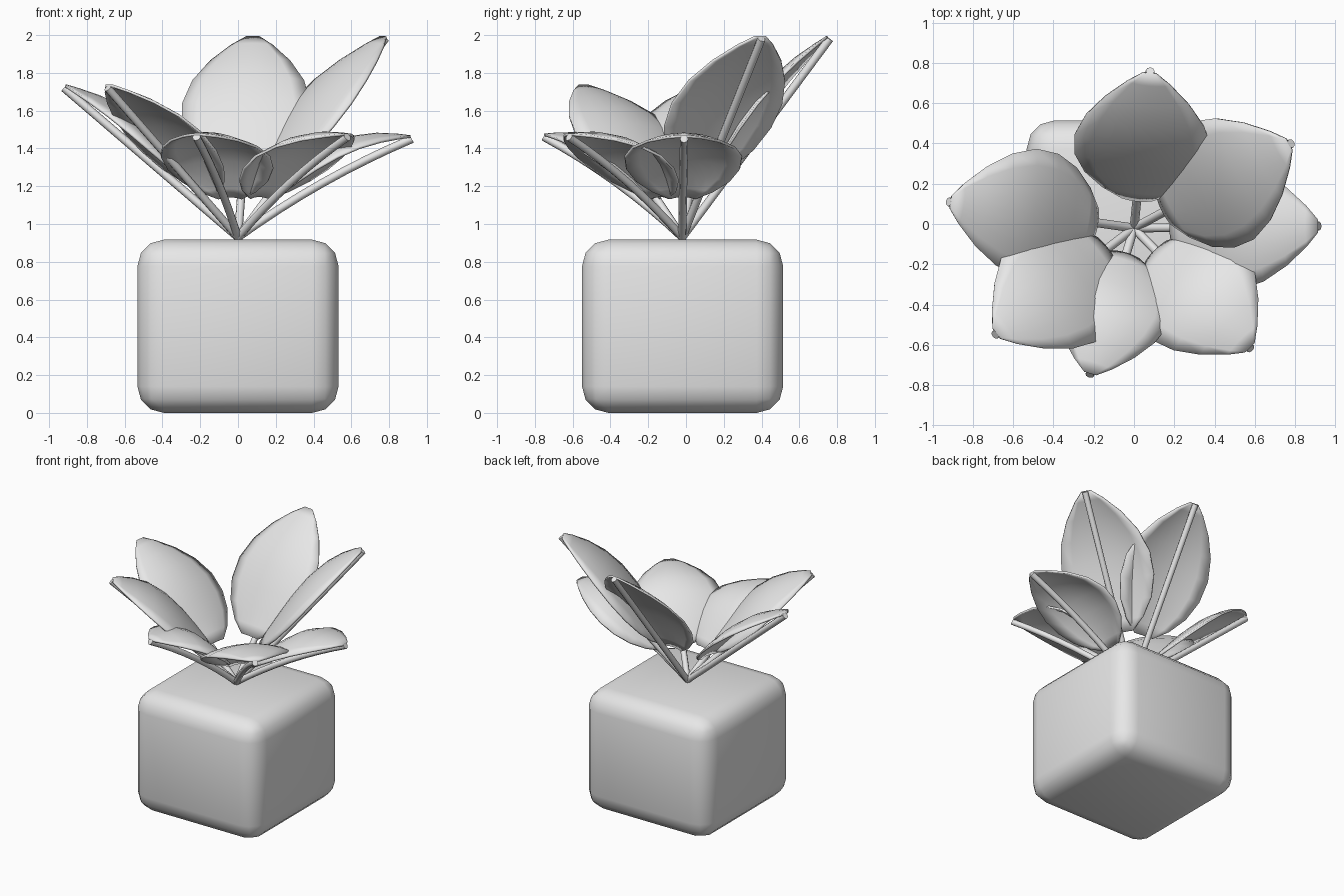
import bpy
import bmesh
import math
from mathutils import Vector

cube = bpy.data.objects.get("Cube")
if cube:
    bpy.data.objects.remove(cube, do_unlink=True)

grey = bpy.data.materials.new("plain_grey")
grey.use_nodes = True
grey.diffuse_color = (0.8, 0.8, 0.8, 1)
grey.node_tree.nodes["Principled BSDF"].inputs["Base Color"].default_value = (0.8, 0.8, 0.8, 1)

BASE = Vector((0, -0.02, 0.93))
UP = Vector((0, 0, 1))
# Blade outline: (position along the rib, share of half width)
OUTLINE = [(0.25, 0.22), (0.31, 0.52), (0.4, 0.8), (0.51, 0.97), (0.63, 1),
           (0.75, 0.87), (0.86, 0.62), (0.95, 0.32), (1, 0.1)]
ACROSS = 8


def finish(obj):
    obj.data.materials.append(grey)
    bpy.ops.object.select_all(action="DESELECT")
    obj.select_set(True)
    bpy.context.view_layer.objects.active = obj
    bpy.ops.object.shade_smooth_by_angle(angle=math.radians(50))


def add_mesh(name, bm):
    bmesh.ops.recalc_face_normals(bm, faces=bm.faces)
    mesh = bpy.data.meshes.new(name)
    bm.to_mesh(mesh)
    bm.free()
    obj = bpy.data.objects.new(name, mesh)
    bpy.context.collection.objects.link(obj)
    return obj


def make_leaf(name, tip, half_width, bow, bulge, droop):
    tip = Vector(tip)
    axis = tip - BASE
    side = axis.cross(UP).normalized()
    normal = side.cross(axis).normalized()

    def rib(t):
        return BASE + axis * t + normal * bow * 4 * t * (1 - t)

    # Round rib that runs from the pot to the leaf tip
    bm = bmesh.new()
    rings = []
    for i in range(9):
        ring = []
        for k in range(8):
            a = math.tau * k / 8
            ring.append(bm.verts.new(rib(i / 8) + (side * math.cos(a) + normal * math.sin(a)) * 0.022))
        rings.append(ring)
    for a, b in zip(rings, rings[1:]):
        for k in range(8):
            n = (k + 1) % 8
            bm.faces.new((a[k], a[n], b[n], b[k]))
    bm.faces.new(rings[0])
    bm.faces.new(rings[-1])
    finish(add_mesh(name + "_rib", bm))

    # Blade arched above the rib, highest towards the tip, with lower sides
    bm = bmesh.new()
    rows = []
    for t, share in OUTLINE:
        arch = math.sin(math.pi * ((t - 0.1) / 0.9) ** 1.5)
        row = []
        for k in range(ACROSS + 1):
            s = 2 * k / ACROSS - 1
            lift = 0.015 + 0.05 * (1 - t) + arch * (bulge - droop * s * s)
            row.append(bm.verts.new(rib(t) + side * s * share * half_width + normal * lift))
        rows.append(row)
    for a, b in zip(rows, rows[1:]):
        for k in range(ACROSS):
            bm.faces.new((a[k], a[k + 1], b[k + 1], b[k]))
    blade = add_mesh(name + "_blade", bm)
    solid = blade.modifiers.new("thickness", "SOLIDIFY")
    solid.thickness = 0.014
    solid.offset = 0
    finish(blade)


# Rounded square pot
bm = bmesh.new()
bmesh.ops.create_cube(bm, size=1)
for v in bm.verts:
    v.co = Vector((v.co.x * 1.065, v.co.y * 1.065 - 0.018, v.co.z * 0.917 + 0.4585))
bmesh.ops.bevel(bm, geom=bm.edges[:], offset=0.14, segments=3, profile=0.5, affect="EDGES")
finish(add_mesh("pot", bm))

# Leaves: name, tip, half width, bow of the rib, arch of the blade, drop of its sides
LEAVES = [
    ("back_leaf", (0.08, 0.76, 1.98), 0.34, 0, 0.09, 0.05),
    ("back_left_leaf", (0.78, 0.4, 1.98), 0.33, 0, 0.09, 0.05),
    ("left_leaf", (0.92, -0.01, 1.45), 0.31, 0.03, 0.12, 0.07),
    ("front_left_leaf", (0.58, -0.62, 1.46), 0.32, 0.03, 0.12, 0.07),
    ("front_leaf", (-0.22, -0.75, 1.46), 0.3, 0.03, 0.12, 0.07),
    ("front_right_leaf", (-0.69, -0.55, 1.72), 0.33, 0, 0.1, 0.06),
    ("right_leaf", (-0.92, 0.11, 1.72), 0.32, 0, 0.1, 0.06),
]
for leaf in LEAVES:
    make_leaf(*leaf)
